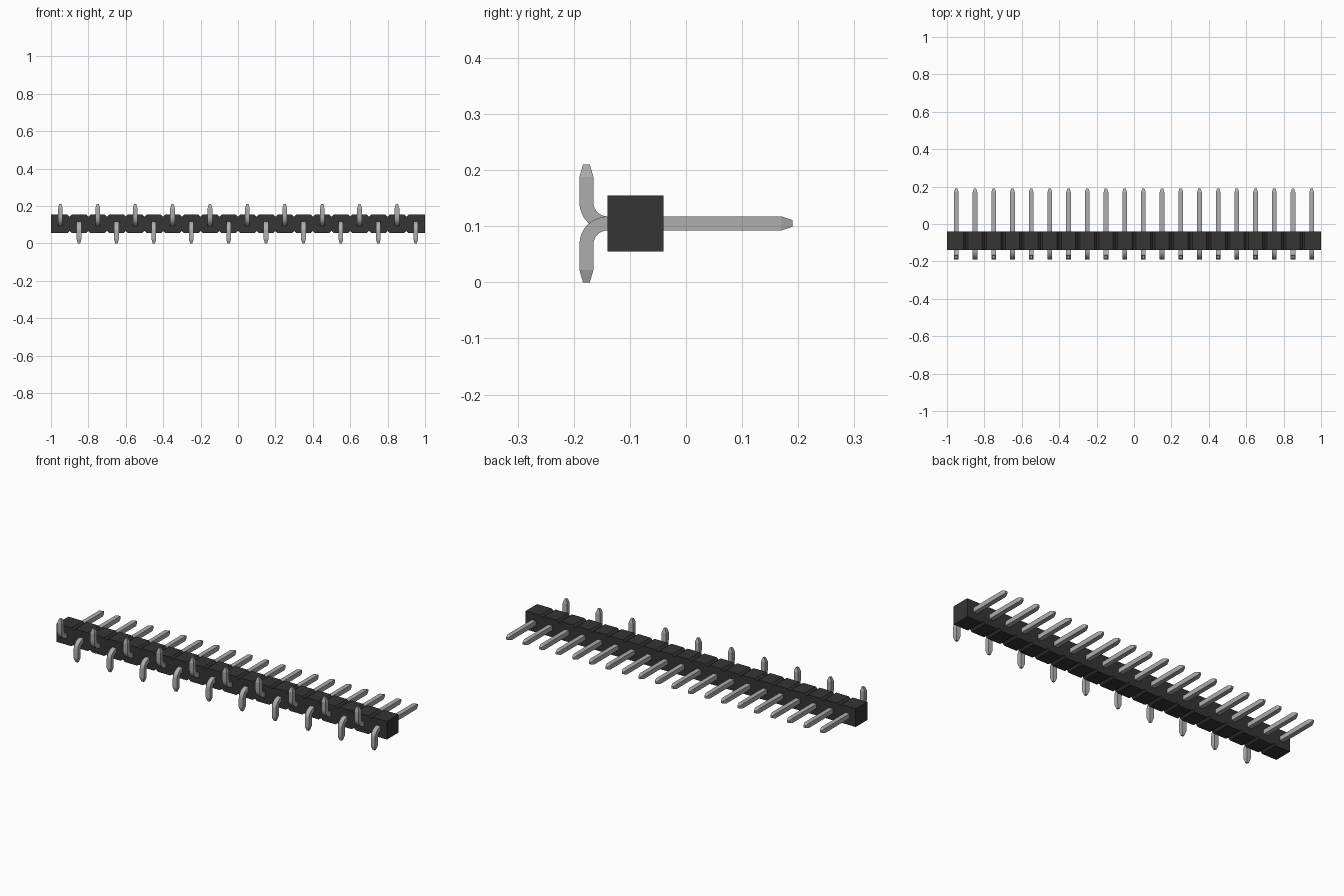
import bpy, bmesh, math
from mathutils import Vector

cube = bpy.data.objects.get("Cube")
if cube:
    bpy.data.objects.remove(cube)

COUNT = 20
PITCH = 0.1
MID_Z = 0.105          # height of the pin axis
HALF = 0.0125          # half the pin thickness
TIP = 0.006            # half the thickness at the pin ends
REACH = 0.19           # how far pins reach in y


def material(name, value):
    mat = bpy.data.materials.new(name)
    mat.use_nodes = True
    color = (value, value, value, 1)
    mat.diffuse_color = color
    mat.node_tree.nodes["Principled BSDF"].inputs["Base Color"].default_value = color
    return mat


def finish(name, bm, mat):
    bmesh.ops.recalc_face_normals(bm, faces=bm.faces)
    mesh = bpy.data.meshes.new(name)
    bm.to_mesh(mesh)
    bm.free()
    mesh.materials.append(mat)
    obj = bpy.data.objects.new(name, mesh)
    bpy.context.collection.objects.link(obj)
    return obj


black = material("black plastic", 0.035)
metal = material("grey metal", 0.42)

# Housing: profile with a V-notch between neighbouring pins, extruded in depth
half_len = COUNT * PITCH / 2
half_h = PITCH / 2
notch = 0.012
top = [(-half_len, half_h)]
for i in range(1, COUNT):
    x = -half_len + i * PITCH
    top += [(x - notch, half_h), (x, half_h - notch), (x + notch, half_h)]
top.append((half_len, half_h))
outline = top + [(x, -z) for x, z in reversed(top)]

bm = bmesh.new()
face = bm.faces.new([bm.verts.new((x, -0.14, MID_Z + z)) for x, z in outline])
new = bmesh.ops.extrude_face_region(bm, geom=[face])["geom"]
bmesh.ops.translate(bm, vec=(0, PITCH, 0),
                    verts=[v for v in new if isinstance(v, bmesh.types.BMVert)])
finish("housing", bm, black)

# Pin: square section swept along a straight run, a quarter bend and a leg
radius = 0.0375
leg_y = -REACH + HALF
sections = [(REACH, 0, 0, TIP), (REACH - 0.02, 0, 0, HALF)]
STEPS = 8
for i in range(STEPS + 1):
    a = math.pi / 2 * i / STEPS
    sections.append((leg_y + radius * (1 - math.sin(a)),
                     radius * (1 - math.cos(a)), a, HALF))
sections += [(leg_y, MID_Z - 0.022, math.pi / 2, HALF),
             (leg_y, MID_Z, math.pi / 2, TIP)]

bm = bmesh.new()
rings = []
for y, z, a, h in sections:
    across = Vector((0, math.sin(a), math.cos(a))) * h
    side = Vector((h, 0, 0))
    centre = Vector((0, y, z))
    rings.append([bm.verts.new(centre + sx * side + sz * across)
                  for sx, sz in ((-1, -1), (1, -1), (1, 1), (-1, 1))])
for r, s in zip(rings, rings[1:]):
    for k in range(4):
        n = (k + 1) % 4
        bm.faces.new((r[k], r[n], s[n], s[k]))
bm.faces.new(rings[0])
bm.faces.new(rings[-1])
first = finish("pin_1", bm, metal)

bpy.context.view_layer.objects.active = first
first.select_set(True)
bpy.ops.object.shade_smooth_by_angle(angle=math.radians(15))

# Row of pins, legs alternately up and down
for i in range(COUNT):
    pin = first if i == 0 else first.copy()
    if i:
        pin.name = f"pin_{i + 1}"
        bpy.context.collection.objects.link(pin)
    pin.location = (-half_len + (i + 0.5) * PITCH, 0, MID_Z)
    pin.rotation_euler.y = math.pi * (i % 2)
